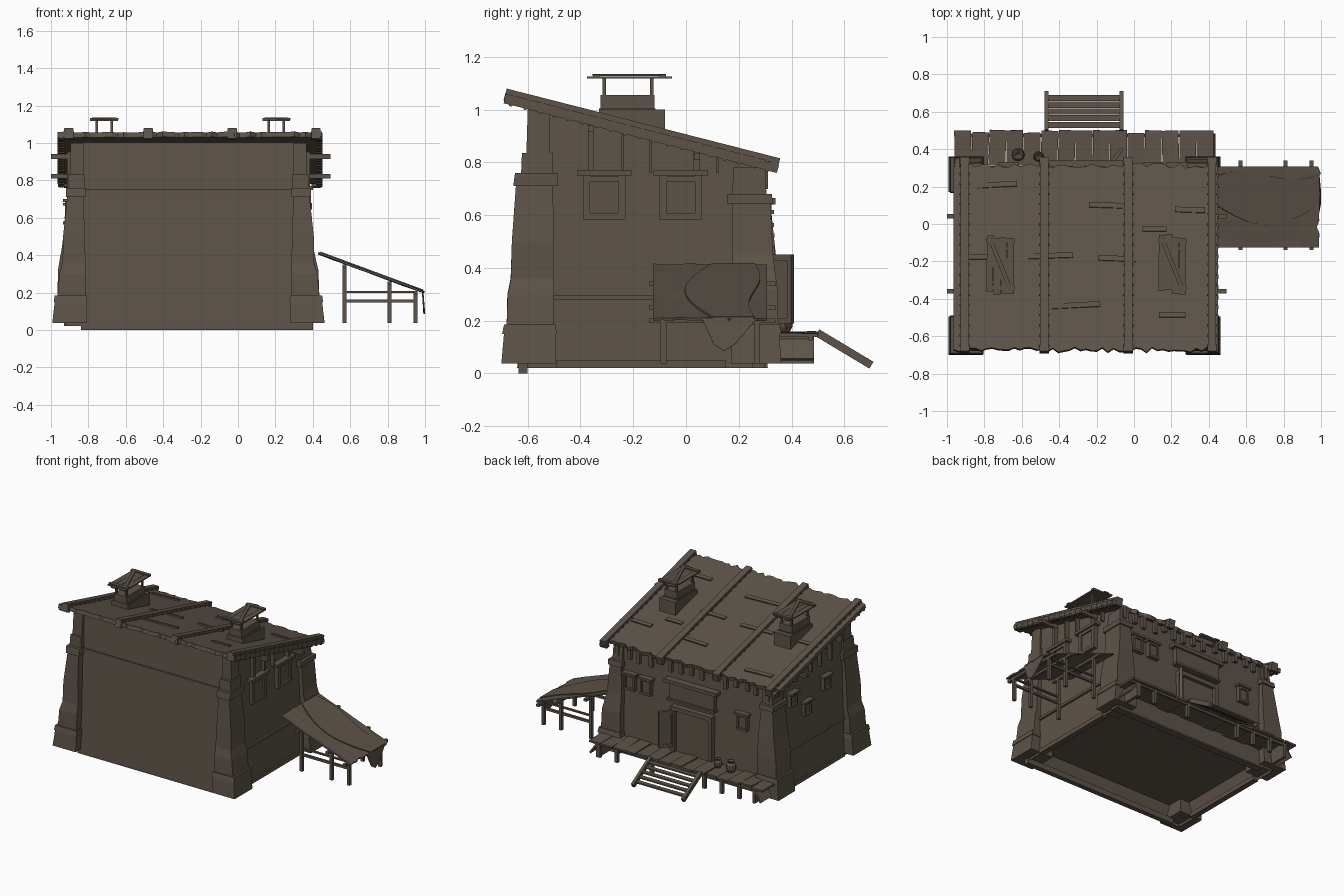
import bpy, bmesh, math, random
from mathutils import Matrix, Euler

if "Cube" in bpy.data.objects:
    bpy.data.objects.remove(bpy.data.objects["Cube"])

random.seed(4)
CX = -0.265                      # middle of the building
SL = 0.255                       # roof slope
TILT = -math.degrees(math.atan(SL))
mat = bpy.data.materials.new("weathered brown")
mat.diffuse_color = (0.11, 0.087, 0.065, 1)
mat.use_nodes = True
mat.node_tree.nodes["Principled BSDF"].inputs["Base Color"].default_value = mat.diffuse_color


def jit(a):
    return random.uniform(-a, a)


def roof_z(y):                   # top surface of the roof
    return 1.062 - SL * (y + 0.69)


def finish(name, bm):
    bmesh.ops.recalc_face_normals(bm, faces=bm.faces)
    me = bpy.data.meshes.new(name)
    bm.to_mesh(me)
    bm.free()
    me.materials.append(mat)
    ob = bpy.data.objects.new(name, me)
    bpy.context.collection.objects.link(ob)
    return ob


def boxes(name, parts):
    """parts: (centre, size[, rotation in degrees])"""
    bm = bmesh.new()
    for p in parts:
        r = Euler([math.radians(d) for d in (p[2] if len(p) > 2 else (0, 0, 0))])
        m = Matrix.Translation(p[0]) @ r.to_matrix().to_4x4() @ Matrix.Diagonal((*p[1], 1))
        bmesh.ops.create_cube(bm, size=1, matrix=m)
    return finish(name, bm)


def span(x0, x1, y0, y1, z0, z1):
    return (((x0 + x1) / 2, (y0 + y1) / 2, (z0 + z1) / 2), (x1 - x0, y1 - y0, z1 - z0))


def loft(name, levels):
    """levels: (z, x0, x1, y0, y1) rectangles joined from bottom to top"""
    bm = bmesh.new()
    rings = [[bm.verts.new((x, y, z)) for x, y in ((a, c), (b, c), (b, d), (a, d))]
             for z, a, b, c, d in levels]
    for r, s in zip(rings, rings[1:]):
        for i in range(4):
            bm.faces.new((r[i], r[(i + 1) % 4], s[(i + 1) % 4], s[i]))
    bm.faces.new(rings[0][::-1])
    bm.faces.new(rings[-1])
    return finish(name, bm)


def sheet(name, nu, nv, f, thick):
    bm = bmesh.new()
    g = [[bm.verts.new(f(i / nu, j / nv)) for j in range(nv + 1)] for i in range(nu + 1)]
    for i in range(nu):
        for j in range(nv):
            bm.faces.new((g[i][j], g[i + 1][j], g[i + 1][j + 1], g[i][j + 1]))
    ob = finish(name, bm)
    mod = ob.modifiers.new("thickness", 'SOLIDIFY')
    mod.thickness, mod.offset = thick, 0
    return ob


# Main walls: tapered block, hollow underneath, top following the roof
body = loft("walls", [(0.02, CX - .655, CX + .655, -.64, .31), (0.9, CX - .62, CX + .62, -.575, .285)])
bm = bmesh.new()
bm.from_mesh(body.data)
for v in bm.verts:
    if v.co.z > 0.5:
        v.co.z = roof_z(v.co.y) - 0.03
bottom = [f for f in bm.faces if f.normal.z < -0.9]
bmesh.ops.inset_region(bm, faces=bottom, thickness=0.05)
for v in bottom[0].verts:
    v.co.z = 0.13
bm.to_mesh(body.data)
bm.free()

boxes("foundation_strips", [span(-.84, .40, -.635, -.6, .0, .04), span(-.84, .40, .25, .30, .02, .06),
                            span(.36, .40, -.49, .15, .02, .05), span(-.93, -.89, -.49, .15, .02, .05)])
boxes("wall_bands", [span(-.82, .29, -.60, -.57, .735, .75),
                     span(.33, .392, -.5, .2, .28, .298), span(-.922, -.86, -.5, .2, .28, .298)])

# Corner pillars: (z, outer x, inner x, outer y, inner y), offsets from the building middle
FRONT = [(.037, .728, .545, -.70, -.495), (.15, .715, .545, -.69, -.495), (.15, .72, .54, -.697, -.49),
         (.185, .715, .545, -.69, -.495), (.185, .70, .55, -.68, -.50), (.3, .695, .55, -.682, -.5),
         (.36, .68, .55, -.672, -.5), (.5, .672, .555, -.662, -.5), (.71, .648, .56, -.645, -.505),
         (.71, .655, .55, -.655, -.485), (.76, .655, .55, -.648, -.485), (.76, .645, .555, -.625, -.505),
         (.835, .64, .555, -.622, -.505), (.835, .635, .56, -.605, -.515), (1.0, .63, .56, -.60, -.515)]
BACK = [(.037, .728, .545, .36, .17), (.15, .715, .545, .355, .17), (.15, .72, .54, .362, .165),
        (.185, .715, .545, .355, .17), (.185, .70, .55, .35, .175), (.32, .69, .55, .342, .175),
        (.45, .67, .55, .335, .175), (.645, .652, .56, .32, .175), (.645, .66, .55, .33, .155),
        (.68, .66, .55, .325, .155), (.68, .64, .56, .305, .175), (.78, .635, .56, .30, .18)]
for end, prof in (("front", FRONT), ("back", BACK)):
    for side, s in (("left", -1), ("right", 1)):
        lv = []
        for z, xo, xi, yo, yi in prof:
            k = jit(.009) if .2 < z < .6 else 0
            a, b = sorted((CX + s * (xo + k), CX + s * xi))
            c, d = sorted((yo + k * (-1 if yo < 0 else 1), yi))
            lv.append((z, a, b, c, d))
        loft(f"{end}_{side}_pillar", lv)

# Roof sheet with ragged front and back edges
edge = [(jit(.014), jit(.014)) for _ in range(49)]


def roof_pt(u, v):
    e = edge[round(u * 48)]
    y = (-.675 + e[0]) * (1 - v) + (.31 + e[1]) * v
    return (-.965 + 1.415 * u, y, roof_z(y) - .014)


sheet("roof_sheet", 48, 1, roof_pt, .028)
beams, studs, cleats = [], [], []
for x in (-.905, -.48, -.03, .417):
    beams.append(((x, -.165, roof_z(-.165) + .005), (.045, 1.07, .03), (TILT, 0, 0)))
    for y in (-.67, .335):
        beams.append(((x, y, roof_z(y) - .01), (.05, .03, .055), (TILT, 0, 0)))
    for i in range(19):
        y = -.65 + i * .054
        for s in (-1, 1):
            studs.append(((x + s * .024, y, roof_z(y) + .002), (.008, .01, .014), (TILT, 0, 0)))
for x in (-.945, .435):
    beams.append(((x, -.165, roof_z(-.165) - .022), (.025, 1.06, .03), (TILT, 0, 0)))
    for i in range(19):
        y = -.66 + i * .054
        cleats.append(((x, y, roof_z(y) - .022), (.035, .012, .04), (TILT, 0, 0)))
boxes("roof_beams", beams)
boxes("roof_studs", studs)
boxes("roof_edge_cleats", cleats)
PATCHES = [(-.73, .21, .21, 3), (-.77, -.175, .23, 0), (-.45, -.17, .25, 2), (-.15, .1, .18, -2), (.3, .075, .16, -2),
           (.11, -.025, .13, 0), (-.09, -.185, .2, -2), (-.32, -.435, .28, 3), (.205, -.485, .14, 0)]
boxes("roof_patches", [((x, y, roof_z(y) + .002), (l, .028, .014), (TILT, 0, r)) for x, y, l, r in PATCHES])

# Roof vents with small plank covers on posts
for side, x in (("left", -.715), ("right", .205)):
    parts = [span(x - .065, x + .065, -.33, -.08, .9, 1.0), span(x - .05, x + .05, -.325, -.12, .97, 1.055),
             span(x - .058, x + .058, -.33, -.115, .995, 1.005)]
    parts += [span(x + a - .006, x + a + .006, b - .006, b + .006, 1.05, 1.125)
              for a in (-.04, .04) for b in (-.31, -.13)]
    parts += [((x + a, -.215 + jit(.012), 1.122), (.036, .3, .008), (0, 0, jit(2))) for a in (-.055, -.018, .018, .055)]
    parts += [((x, b, 1.13), (.15, .025, .008)) for b in (-.34, -.09)]
    parts += [((x, -.215, 1.131), (.022, .29, .008), (0, 0, 22))]
    boxes(f"{side}_roof_vent", parts)

# Cross timbers poking out of the side walls, and struts below the eaves
boxes("cross_timbers", [span(-1.0, .495, -.372, -.348, .915, .94), span(-1.0, .495, .03, .054, .81, .833)])
struts = []
for s in (-1, 1):
    x = CX + s * .63
    for y in (-.36, -.24, -.135, .04, .12):
        w = .022 if y in (-.36, .04) else .01
        struts.append(span(x - .02, x + .02, y - w / 2, y + w / 2, .76, roof_z(y) - .02))
for i in range(15):
    x = -.86 + i * .085 + jit(.012)
    h = .03 + random.random() * .05
    struts.append(span(x - .014, x + .014, .275, .31, .775 - h, .79))
boxes("eave_struts", struts)


# Windows: frame bars, wide header and recessed-looking pane
def window(name, c, w, h, axis, s, header=.02):
    d, out = .018, []
    for u, v, a, b, t in ((0, 0, w * .7, h * .8, .4), (-w * .42, 0, w * .16, h, 1), (w * .42, 0, w * .16, h, 1),
                          (0, -h * .43, w, h * .14, 1.2), (0, h * .43, w, h * .12, 1),
                          (0, h * .5 + header / 2, w * 1.3, header, 1.6)):
        if axis == 'x':
            out.append(((c[0] + s * d * t / 2, c[1] + u, c[2] + v), (d * t + .02, a, b)))
        else:
            out.append(((c[0] + u, c[1] + s * d * t / 2, c[2] + v), (a, d * t + .02, b)))
    boxes(name, out)


for i, y in enumerate((-.31, -.02)):
    window(f"right_window_{i}", (.363, y, .667), .16, .165, 'x', 1)
for i, (y, z) in enumerate(((-.3, .62), (-.08, .52), (.08, .64))):
    window(f"left_window_{i}", (-.897, y, z), .08, .09, 'x', -1, .015)
for i, (x, z) in enumerate(((.23, .55), (.1, .55), (-.67, .5))):
    window(f"back_window_{i}", (x, .294, z), .085, .11, 'y', 1, .015)

# Doorway at the back with heavy header and an open leaf
boxes("door_frame", [span(-.44, -.41, .28, .335, .15, .47), span(-.14, -.11, .28, .335, .15, .47),
                     span(-.44, -.11, .28, .335, .45, .48), span(-.41, -.14, .28, .31, .15, .45),
                     span(-.45, -.09, .27, .325, .53, .64), span(-.48, -.06, .27, .34, .64, .665),
                     span(-.46, -.08, .27, .335, .515, .53)])
A = math.degrees(math.atan2(.08, .06))
boxes("open_door_leaf", [((-.095, .362, .32), (.1, .01, .26), (0, 0, A))] +
      [((-.095, .362, z), (.1, .02, .022), (0, 0, A)) for z in (.2, .44)] +
      [((-.095 + k * .026, .362 + k * .034, .32), (.02, .02, .26), (0, 0, A)) for k in (-1, 1)])

# Deck of uneven wide planks on a few posts, with sloping broken boards at both ends
planks = []
for i in range(15):
    x = -.915 + i * .0925
    planks.append(((x, .40 + jit(.008), .148 + jit(.004)), (.09, .19, .013), (jit(2), 0, jit(2.5))))
boxes("deck_planks", planks)
boxes("deck_posts", [span(x - .012, x + .012, .46, .484, .037, .145)
                     for x in (-.76, -.62, -.48, -.06, .22, .36)] +
      [span(-.9, .42, .465, .48, .125, .142)])
boxes("deck_end_boards", [((-.91, .42, .09), (.09, .13, .012), (0, -55, 0)), ((.405, .42, .09), (.09, .13, .012), (0, 55, 0)),
                          span(-.89, -.87, .35, .485, .037, .14), span(.36, .38, .35, .485, .037, .14)])

# Stairs down from the deck
ang = math.degrees(math.atan2(-.12, .2))
boxes("stairs", [((x, .6, .093), (.022, .24, .03), (ang, 0, 0)) for x in (-.467, -.067)] +
      [((-.267, .53 + i * .036, .139 - i * .0216), (.4, .033, .01)) for i in range(5)])


# Clay pots on the deck
def pot(name, x, y, s):
    bm = bmesh.new()
    prof = [(0, 0), (.025, 0), (.04, .03), (.036, .06), (.022, .075), (.03, .09), (.02, .09), (0, .07)]
    rings = [[bm.verts.new((x + r * s * math.cos(k * math.pi / 5), y + r * s * math.sin(k * math.pi / 5), .153 + z * s))
              for k in range(10)] for r, z in prof]
    for a, b in zip(rings, rings[1:]):
        for k in range(10):
            bm.faces.new((a[k], a[(k + 1) % 10], b[(k + 1) % 10], b[k]))
    bmesh.ops.remove_doubles(bm, verts=bm.verts, dist=1e-5)
    finish(name, bm)


pot("large_pot", -.62, .37, .9)
pot("small_pot", -.51, .36, .7)


# Side awning: sloping sheet, draped cloth, cross beams, posts and rails
def awn_z(x):
    return .41 - (x - .43) * .37


def awn_pt(u, v):
    x = .43 + .555 * u + (jit(.012) if u == 1 else 0)
    return (x, -.125 + .432 * v, awn_z(x) + jit(.003))


def cloth_pt(u, v):
    lo = .1 - .105 * math.sin(math.pi * u)
    hi = .26 + .022 * math.sin(2 * math.pi * u)
    x = .44 + .55 * u
    return (x, lo + (hi - lo) * v, awn_z(x) + .009)


sheet("awning_sheet", 6, 12, awn_pt, .01)
sheet("awning_cloth", 10, 5, cloth_pt, .008)
sheet("hanging_cloth", 3, 6, lambda u, v: (.987 + .008 * u, .06 + .045 * u + (.21 - .13 * u) * v,
                                           .21 - .125 * u * (1 - .4 * abs(v - .5))), .008)
XS = (.57, .81, .95)
boxes("awning_frame", [((x, .1, awn_z(x) - .018), (.022, .48, .018)) for x in XS] +
      [span(x - .011, x + .011, y - .011, y + .011, .037, awn_z(x) - .015) for x in XS for y in (-.085, .27)] +
      [span(.56, .96, y - .008, y + .008, z, z + h) for y in (-.085, .27) for z, h in ((.148, .016), (.197, .01))])
